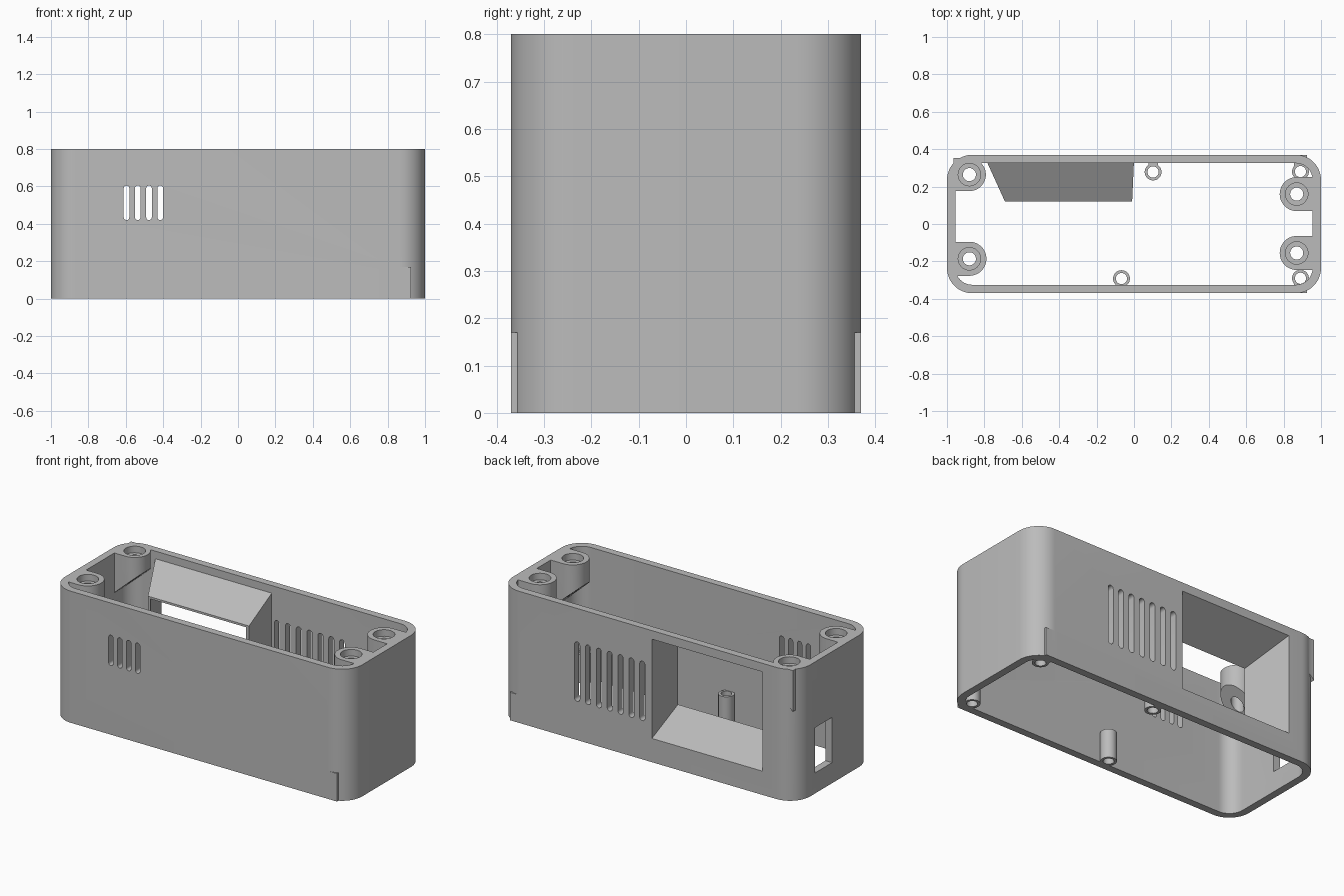
import bpy, bmesh
from math import cos, sin, pi, radians

if "Cube" in bpy.data.objects:
    bpy.data.objects.remove(bpy.data.objects["Cube"], do_unlink=True)

grey = bpy.data.materials.new("grey plastic")
grey.use_nodes = True
COLOUR = (0.5, 0.5, 0.5, 1)
grey.diffuse_color = COLOUR
grey.node_tree.nodes["Principled BSDF"].inputs["Base Color"].default_value = COLOUR


def loft(name, ring_a, ring_b):
    """Closed solid between two rings of 3D points."""
    bm = bmesh.new()
    a = [bm.verts.new(p) for p in ring_a]
    b = [bm.verts.new(p) for p in ring_b]
    bm.faces.new(a)
    bm.faces.new(b)
    n = len(a)
    for i in range(n):
        j = (i + 1) % n
        bm.faces.new((a[i], a[j], b[j], b[i]))
    bmesh.ops.recalc_face_normals(bm, faces=bm.faces)
    mesh = bpy.data.meshes.new(name)
    bm.to_mesh(mesh)
    bm.free()
    mesh.materials.append(grey)
    ob = bpy.data.objects.new(name, mesh)
    bpy.context.collection.objects.link(ob)
    return ob


def prism(name, outline, lo, hi, axis="z"):
    place = {"z": lambda u, v, d: (u, v, d),
             "y": lambda u, v, d: (u, d, v),
             "x": lambda u, v, d: (d, u, v)}[axis]
    return loft(name, [place(u, v, lo) for u, v in outline],
                [place(u, v, hi) for u, v in outline])


def rect(x0, x1, y0, y1):
    return [(x0, y0), (x1, y0), (x1, y1), (x0, y1)]


def arc(cx, cy, r, start, end, steps):
    return [(cx + r * cos(start + (end - start) * i / steps),
             cy + r * sin(start + (end - start) * i / steps))
            for i in range(steps + 1)]


def circle(cx, cy, r, n=32):
    return arc(cx, cy, r, 0, 2 * pi, n)[:-1]


def rounded(hx, hy, r):
    pts = []
    for k, (sx, sy) in enumerate([(1, 1), (-1, 1), (-1, -1), (1, -1)]):
        pts += arc(sx * (hx - r), sy * (hy - r), r, k * pi / 2, (k + 1) * pi / 2, 12)
    return pts


def slot(cx, z0, z1, width):
    r = width / 2
    return arc(cx, z1 - r, r, 0, pi, 8) + arc(cx, z0 + r, r, pi, 2 * pi, 8)


def combine(target, tool, operation):
    mod = target.modifiers.new("combine", "BOOLEAN")
    mod.operation = operation
    mod.solver = "EXACT"
    mod.object = tool
    bpy.context.view_layer.objects.active = target
    bpy.ops.object.modifier_apply(modifier=mod.name)
    bpy.data.objects.remove(tool, do_unlink=True)


def add(tool):
    combine(case, tool, "UNION")


def cut(tool):
    combine(case, tool, "DIFFERENCE")


# Open rounded tube
case = prism("enclosure_case", rounded(1, 0.37, 0.135), 0, 0.8)
cut(prism("cavity", rounded(0.955, 0.325, 0.09), -0.1, 0.9))

# Screw posts at the top, with sloping undersides: x, y, radius, height at wall
posts = [(-0.88, 0.264, 0.088, 0.55), (-0.88, -0.186, 0.091, 0.53),
         (0.87, 0.16, 0.091, 0.5), (0.87, -0.155, 0.091, 0.5)]
for x, y, r, base in posts:
    side = 1 if x > 0 else -1
    outline = arc(x, y, r, pi / 2, pi / 2 + side * pi, 24)
    outline += [(side * 0.965, y - r), (side * 0.965, y + r)]
    bottom = [(u, v, base + 0.9 * (0.965 - abs(u))) for u, v in outline]
    add(loft("screw_post", bottom, [(u, v, 0.8) for u, v in outline]))

# Board standoffs at the bottom, with webs to the walls
standoffs = [(0.102, 0.278, 0.025, 0.34), (-0.067, -0.292, 0.025, -0.34),
             (0.89, 0.28, 0.035, 0.37), (0.89, -0.29, 0.035, -0.37)]
for x, y, half, wall in standoffs:
    add(prism("standoff", circle(x, y, 0.045), 0, 0.175))
    add(prism("standoff_web", rect(x - half, x + half, min(y, wall), max(y, wall)), 0, 0.17))

# Tapered screen hood in the back wall
def hood(name, y0, near, y1, far):
    return loft(name, [(u, y0, v) for u, v in rect(*near)],
                [(u, y1, v) for u, v in rect(*far)])

add(hood("screen_hood", 0.12, (-0.69, -0.01, 0.235, 0.63),
         0.34, (-0.79, 0, 0.115, 0.763)))
cut(hood("screen_opening", 0.11, (-0.67, -0.03, 0.26, 0.612),
         0.38, (-0.777, -0.03, 0.14, 0.753)))

# Screw holes with counterbores
for x, y, r, base in posts:
    cut(prism("screw_hole", circle(x, y, 0.035), 0.4, 0.9))
    cut(prism("counterbore", circle(x, y, 0.06), 0.76, 0.9))
for x, y, half, wall in standoffs:
    cut(prism("standoff_hole", circle(x, y, 0.03, 24), -0.1, 0.3))

# Vent slots, front and back
for i in range(4):
    cut(prism("front_vent", slot(-0.596 + 0.06 * i, 0.42, 0.605, 0.03), -0.45, -0.25, "y"))
for i in range(7):
    cut(prism("back_vent", slot(0.035 + 0.073 * i, 0.235, 0.597, 0.035), 0.32, 0.45, "y"))

# Cable port in the end wall
cut(prism("cable_port", rect(0.025, 0.187, 0.125, 0.4), -1.1, -0.9, "x"))

bpy.ops.object.select_all(action="DESELECT")
case.select_set(True)
bpy.context.view_layer.objects.active = case
bpy.ops.object.shade_smooth_by_angle(angle=radians(30))
